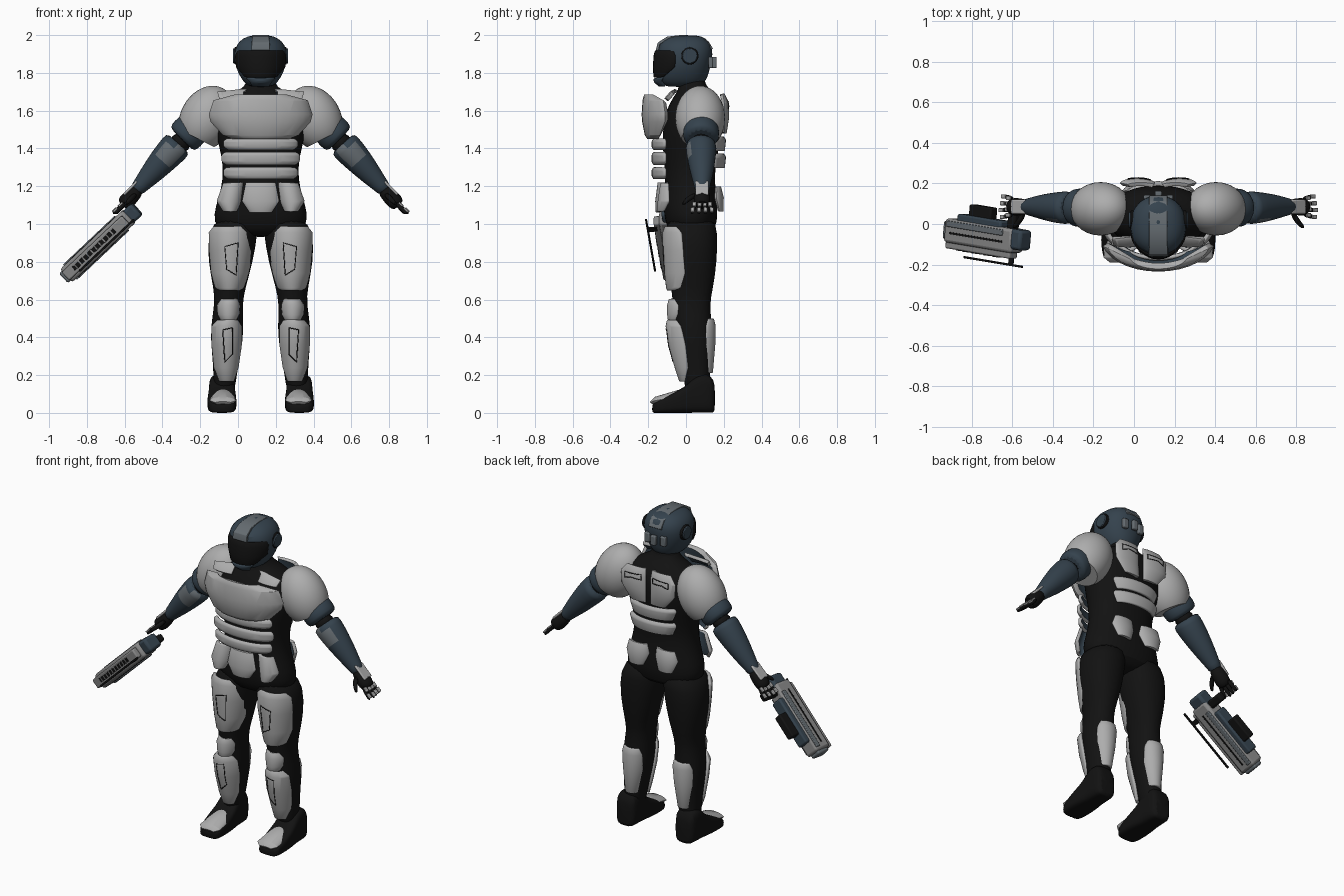
import bpy, bmesh, math
from mathutils import Vector, Matrix
from mathutils.bvhtree import BVHTree

cube = bpy.data.objects.get("Cube")
if cube:
    bpy.data.objects.remove(cube)

BODY_X = .12
FRONT, BACK, UP = Vector((0, -1, 0)), Vector((0, 1, 0)), Vector((0, 0, 1))


def material(name, r, g, b):
    m = bpy.data.materials.new(name)
    m.use_nodes = True
    m.diffuse_color = (r, g, b, 1)
    m.node_tree.nodes["Principled BSDF"].inputs["Base Color"].default_value = (r, g, b, 1)
    return m


ARMOR = material("armor grey", .42, .42, .42)
SUIT = material("suit black", .006, .006, .006)
BLUE = material("slate blue", .035, .055, .075)
STEEL = material("steel grey", .13, .15, .165)
GUN = material("weapon grey", .25, .25, .25)


def finish(name, bm, mats, offset=BODY_X):
    mesh = bpy.data.meshes.new(name)
    bm.to_mesh(mesh)
    bm.free()
    obj = bpy.data.objects.new(name, mesh)
    bpy.context.collection.objects.link(obj)
    for m in mats:
        mesh.materials.append(m)
    obj.location.x = offset
    bpy.ops.object.select_all(action='DESELECT')
    obj.select_set(True)
    bpy.context.view_layer.objects.active = obj
    bpy.ops.object.shade_smooth_by_angle(angle=math.radians(40))
    return obj


def bevel(obj, width):
    mod = obj.modifiers.new("bevel", 'BEVEL')
    mod.width, mod.segments, mod.limit_method = width, 2, 'ANGLE'


def ellipse(center, u, v, power=1, count=20):
    """Ring of points; a power below one makes it boxier."""
    pts = []
    for i in range(count):
        a = math.tau * i / count
        c, s = math.cos(a), math.sin(a)
        pts.append(Vector(center) + u * math.copysign(abs(c) ** power, c)
                   + v * math.copysign(abs(s) ** power, s))
    return pts


def loft(name, rings, mats, smooth=1):
    bm = bmesh.new()
    loops = [[bm.verts.new(p) for p in ring] for ring in rings]
    for a, b in zip(loops, loops[1:]):
        for i in range(len(a)):
            j = (i + 1) % len(a)
            bm.faces.new((a[i], a[j], b[j], b[i]))
    bm.faces.new(loops[0])
    bm.faces.new(loops[-1])
    bmesh.ops.recalc_face_normals(bm, faces=bm.faces)
    obj = finish(name, bm, mats)
    if smooth:
        obj.modifiers.new("smooth", 'SUBSURF').levels = smooth
    return obj


def column(name, rows, mat, side=1, power=.9):
    """Upright loft; rows are height, centre x, half width, front y, back y."""
    return loft(name, [ellipse((side * x, (f + b) / 2, z), Vector((w, 0, 0)),
                               Vector((0, (b - f) / 2, 0)), power)
                       for z, x, w, f, b in rows], [mat])


def limb(name, path, mat, side=1, count=16):
    """Round loft along a path; path entries are x, y, z, radius."""
    pts = [Vector((side * x, y, z)) for x, y, z, r in path]
    rings = []
    for i, p in enumerate(pts):
        along = (pts[min(i + 1, len(pts) - 1)] - pts[max(i - 1, 0)]).normalized()
        u = (BACK - along * along.y).normalized()
        rings.append(ellipse(p, u * path[i][3], along.cross(u) * path[i][3], 1, count))
    return loft(name, rings, [mat])


def plate(name, rows, out=FRONT, side=1, mats=(ARMOR, BLUE), thick=.02, grooves=()):
    """Curved armour; rows are x start, x end, y, z, depth of the wrap."""
    bm = bmesh.new()
    steps, reach = 14, math.radians(75)
    grid = []
    for x0, x1, y, z, wrap in rows:
        line = []
        for i in range(steps + 1):
            a = reach * (2 * i / steps - 1)
            t = math.sin(a) / math.sin(reach)
            depth = wrap * (1 - math.cos(a)) / (1 - math.cos(reach))
            p = Vector((side * ((x0 + x1) / 2 + t * (x1 - x0) / 2), y, z)) - out * depth
            line.append(bm.verts.new(p))
        grid.append(line)
    for a, b in zip(grid, grid[1:]):
        for i in range(steps):
            bm.faces.new((a[i], a[i + 1], b[i + 1], b[i]))
    bm.normal_update()
    if sum(f.normal.dot(out) for f in bm.faces) < 0:
        bmesh.ops.reverse_faces(bm, faces=bm.faces)
    tree = BVHTree.FromBMesh(bm)
    obj = finish(name, bm, mats)
    mod = obj.modifiers.new("shell", 'SOLIDIFY')
    mod.thickness, mod.offset, mod.material_offset = thick, -1, len(mats) - 1
    bevel(obj, .006)
    # Engraved outline laid on the surface
    for outline in grooves:
        curve = bpy.data.curves.new(name + "_groove", 'CURVE')
        curve.dimensions, curve.bevel_depth, curve.bevel_resolution = '3D', .003, 0
        line = []
        for (xa, za), (xb, zb) in zip(outline, outline[1:] + outline[:1]):
            for k in range(6):
                p = Vector((side * (xa + (xb - xa) * k / 6), 0, za + (zb - za) * k / 6))
                hit = tree.ray_cast(p + out, -out)[0]
                if hit:
                    line.append(hit)
        spline = curve.splines.new('POLY')
        spline.points.add(len(line) - 1)
        for point, co in zip(spline.points, line):
            point.co = (*co, 1)
        spline.use_cyclic_u = True
        curve.materials.append(SUIT)
        groove = bpy.data.objects.new(name + "_groove", curve)
        groove.location.x = BODY_X
        bpy.context.collection.objects.link(groove)
    return obj


def block(name, frame, center, size, mat, edge=.006, offset=0):
    bm = bmesh.new()
    bmesh.ops.create_cube(bm, size=1, matrix=frame @ Matrix.Translation(center)
                          @ Matrix.Diagonal((*size, 1)))
    bmesh.ops.recalc_face_normals(bm, faces=bm.faces)
    obj = finish(name, bm, [mat], offset)
    bevel(obj, edge)
    return obj


# Torso and neck
column("torso", [(.93, 0, .1, -.05, .1), (.97, 0, .24, -.1, .16), (1.05, 0, .255, -.12, .17),
                 (1.14, 0, .225, -.12, .165), (1.24, 0, .2, -.11, .15), (1.35, 0, .205, -.12, .165),
                 (1.47, 0, .24, -.13, .19), (1.6, 0, .26, -.11, .195), (1.67, 0, .2, -.07, .17),
                 (1.71, 0, .11, -.04, .13), (1.74, 0, .075, -.04, .1), (1.8, 0, .07, -.04, .1)], SUIT)

# Helmet
column("helmet", [(1.725, 0, .05, -.1, .05), (1.74, 0, .08, -.13, .09), (1.77, 0, .105, -.155, .115),
                  (1.83, 0, .135, -.155, .13), (1.9, 0, .143, -.155, .145), (1.95, 0, .13, -.15, .138),
                  (1.985, 0, .095, -.11, .105), (2, 0, .045, -.05, .06)], BLUE)
plate("visor", [(-.125, .125, -.164, 1.92, .1), (-.138, .138, -.172, 1.89, .115),
                (-.132, .132, -.175, 1.83, .115), (-.085, .085, -.172, 1.775, .05)], mats=(SUIT,))
plate("chin_guard", [(-.08, .08, -.172, 1.772, .05), (-.06, .06, -.17, 1.75, .04),
                     (-.045, .045, -.14, 1.725, .03)], mats=(BLUE,))
plate("crest_stripe", [(-.05, .05, -.16, 1.92, 0), (-.048, .048, -.15, 1.96, 0), (-.045, .045, -.1, 1.992, 0),
                       (-.045, .045, -.03, 2, 0), (-.045, .045, .05, 1.998, 0), (-.045, .045, .11, 1.975, 0),
                       (-.045, .045, .143, 1.93, 0)], UP, mats=(STEEL,), thick=.015)
for x in (-.055, 0, .055):
    block("helmet_rear_vent", Matrix(), (x, .15 - abs(x) * .35, 1.855), (.035, .025, .06), STEEL, offset=BODY_X)
for side in (-1, 1):
    for radius, reach, mat in ((.046, .138, SUIT), (.04, .146, BLUE)):
        bm = bmesh.new()
        bmesh.ops.create_cone(bm, cap_ends=True, segments=20, radius1=radius, radius2=radius, depth=.03,
                              matrix=Matrix.Translation((side * (reach - .015), .02, 1.89))
                              @ Matrix.Rotation(math.pi / 2, 4, 'Y'))
        bevel(finish("ear_disc", bm, [mat]), .004)

# Chest, belly and back armour
plate("chest_plate", [(-.14, .14, -.222, 1.685, .05), (-.25, .25, -.23, 1.655, .11), (-.275, .275, -.235, 1.58, .125),
                      (-.265, .265, -.232, 1.54, .12), (-.2, .2, -.218, 1.47, .08), (-.15, .15, -.205, 1.45, .06)],
      thick=.03)
for low, high, half in ((1.39, 1.455, .2), (1.31, 1.383, .21), (1.235, 1.303, .2)):
    plate("belly_band", [(-half + .02, half - .02, -.17, high, .06), (-half, half, -.182, high - .015, .07),
                         (-half, half, -.182, low + .02, .07), (-half + .025, half - .025, -.172, low, .06)])
for low, high in ((1.385, 1.465), (1.295, 1.375)):
    plate("back_band", [(-.15, .15, .2, high, .05), (-.165, .165, .212, high - .02, .06),
                        (-.14, .14, .205, low, .05)], BACK)
plate("groin_plate", [(-.08, .08, -.15, 1.22, .02), (-.1, .1, -.163, 1.12, .03), (-.06, .06, -.16, 1.06, .02)])

for side in (-1, 1):
    plate("back_plate", [(.02, .15, .205, 1.69, .01), (.015, .19, .228, 1.64, .025), (.015, .185, .228, 1.56, .025),
                         (.015, .12, .215, 1.48, .01)], BACK, side,
          grooves=[[(.04, 1.65), (.15, 1.645), (.15, 1.61), (.11, 1.625), (.04, 1.62)]])
    plate("collar_plate", [(.07, .1, -.06, 1.715, 0), (.09, .23, -.085, 1.7, .01), (.09, .22, -.115, 1.665, .01)],
          FRONT, side)
    plate("hip_plate", [(.09, .2, -.135, 1.22, .04), (.1, .235, -.15, 1.12, .06), (.125, .2, -.155, 1.065, .04)],
          FRONT, side)
    plate("rear_hip_plate", [(.03, .16, .185, 1.2, .02), (.02, .18, .2, 1.14, .04), (.05, .15, .198, 1.065, .02)],
          BACK, side)

    # Leg, boot and leg armour
    column("leg", [(1.04, .12, .1, -.1, .15), (.96, .147, .135, -.112, .17), (.8, .16, .12, -.095, .165),
                   (.66, .165, .085, -.08, .145), (.58, .17, .073, -.07, .125), (.45, .178, .09, -.06, .14),
                   (.33, .18, .08, -.04, .135), (.2, .188, .06, -.01, .125), (.1, .195, .06, -.01, .13)], SUIT, side)
    rows = [(-.18, .05, .04), (-.165, .07, .06), (-.08, .08, .1), (0, .074, .14), (.03, .07, .18),
            (.08, .07, .21), (.135, .066, .2), (.155, .05, .15)]
    loft("boot", [ellipse((side * .205, y, h / 2), Vector((w, 0, 0)), UP * h / 2, .5) for y, w, h in rows], [SUIT])
    plate("toe_plate", [(.16, .24, -.19, .06, .005), (.13, .27, -.165, .085, .02), (.135, .265, -.08, .11, .03),
                        (.145, .255, -.03, .125, .02)], UP, side)
    plate("thigh_plate", [(.07, .25, -.112, .99, .06), (.042, .277, -.125, .955, .1), (.042, .275, -.125, .86, .11),
                          (.06, .265, -.115, .74, .11), (.09, .24, -.105, .66, .08), (.11, .22, -.098, .645, .06)],
          FRONT, side, grooves=[[(.12, .9), (.19, .88), (.18, .76), (.13, .73)]])
    plate("knee_plate", [(.12, .21, -.09, .605, .03), (.108, .232, -.1, .57, .06), (.112, .228, -.1, .52, .06),
                         (.13, .21, -.095, .485, .04)], FRONT, side)
    plate("shin_plate", [(.12, .23, -.1, .495, .05), (.098, .262, -.108, .46, .08), (.098, .262, -.095, .36, .09),
                         (.115, .25, -.06, .24, .07), (.14, .22, -.035, .165, .03)],
          FRONT, side, grooves=[[(.15, .45), (.2, .44), (.19, .27), (.15, .31)]])
    plate("calf_plate", [(.12, .23, .148, .5, .03), (.105, .245, .157, .46, .05), (.11, .245, .155, .36, .06),
                         (.14, .225, .142, .21, .04)], BACK, side)

    # Shoulder shell, trimmed at the arm opening
    bm = bmesh.new()
    bmesh.ops.create_uvsphere(bm, u_segments=32, v_segments=20, radius=1,
                              matrix=Matrix.Translation((side * .285, .075, 1.56))
                              @ Matrix.Rotation(side * -.5, 4, 'Y') @ Matrix.Diagonal((.14, .132, .18, 1)))
    cut = bmesh.ops.bisect_plane(bm, geom=bm.verts[:] + bm.edges[:] + bm.faces[:], plane_co=(side * .34, 0, 1.455),
                                 plane_no=(side * .46, 0, -.89), clear_outer=True)
    bmesh.ops.edgeloop_fill(bm, edges=[e for e in cut["geom_cut"] if isinstance(e, bmesh.types.BMEdge)])
    finish("shoulder", bm, [ARMOR])

    # Arm and hand
    limb("upper_arm", [(.32, .08, 1.55, .08), (.37, .08, 1.495, .1), (.405, .08, 1.46, .096),
                       (.42, .08, 1.445, .085)], BLUE, side)
    limb("elbow", [(.4, .08, 1.46, .06), (.45, .08, 1.4, .06)], SUIT, side)
    forearm = limb("forearm", [(.432, .08, 1.43, .078), (.45, .08, 1.41, .085), (.52, .082, 1.335, .075),
                               (.59, .085, 1.255, .058), (.64, .085, 1.2, .042), (.66, .085, 1.175, .04)], BLUE, side)
    forearm.data.materials.append(STEEL)
    for face in forearm.data.polygons:
        if face.normal.y < -.6 and 1.34 < face.center.z < 1.41:
            face.material_index = 1
    limb("palm", [(.64, .085, 1.195, .035), (.68, .085, 1.15, .042), (.71, .085, 1.12, .046),
                  (.735, .085, 1.095, .035)], SUIT, side)
    slope = Matrix.Rotation(side * math.radians(45), 4, 'Y')
    block("wrist_guard", Matrix.Translation((side * .69, .085, 1.19)) @ slope, (0, 0, 0), (.1, .07, .014), ARMOR,
          offset=BODY_X)
    for k in range(4):
        y, tip = .03 + .037 * k, .785 - .008 * abs(k - 1)
        root, end = Vector((.715, .05 + .024 * k, 1.115)), Vector((tip, y, 1.05))
        limb("finger", [(*root.lerp(end, t), r) for t, r in ((0, .014), (.5, .013), (1, .009))], SUIT, side, 8)
        for t in (.3, .75):
            p = root.lerp(end, t)
            block("finger_plate", Matrix.Translation((side * (p.x + .008), p.y, p.z + .008)) @ slope, (0, 0, 0),
                  (.03, .02, .01), ARMOR, .003, BODY_X)
    limb("thumb", [(.66, .06, 1.16, .016), (.69, .005, 1.13, .015), (.72, -.02, 1.1, .01)], SUIT, side, 8)

# Rifle, laid out as along the barrel, across and up
along = Vector((-.72, .12, -.68)).normalized()
across = (BACK - along * along.y).normalized()
frame = Matrix((along, across, along.cross(across))).transposed().to_4x4()
frame.translation = (-.725, -.05, .9)
for name, center, size, mat, edge in (
        ("rifle_body", (.02, -.01, 0), (.46, .12, .095), GUN, .015),
        ("rifle_stock", (-.215, 0, 0), (.1, .1, .085), BLUE, .015),
        ("rifle_muzzle", (.255, -.01, 0), (.03, .09, .07), STEEL, .01),
        ("rifle_spine", (.03, -.08, 0), (.44, .04, .06), GUN, .008),
        ("rifle_slot", (.04, -.099, 0), (.3, .008, .026), SUIT, .001),
        ("rifle_sight", (-.03, -.135, .03), (.4, .01, .012), SUIT, .002),
        ("rifle_sight_post", (-.15, -.11, .03), (.03, .05, .01), SUIT, .002),
        ("rifle_underside", (.03, .055, 0), (.3, .05, .075), BLUE, .01),
        ("rifle_magazine", (.04, .1, 0), (.15, .07, .05), SUIT, .008),
        ("rifle_grip", (-.17, .09, 0), (.05, .12, .045), SUIT, .012)):
    block(name, frame, center, size, mat, edge)
for k in range(10):
    block("rifle_slot_tooth", frame, (-.09 + .029 * k, -.101, 0), (.008, .008, .026), GUN, .001)
for k in (-1, 1):
    block("rifle_side_seam", frame, (.03, -.02, k * .046), (.36, .01, .008), SUIT, .001)
    block("rifle_side_rail", frame, (.04, .025, k * .045), (.38, .03, .02), STEEL, .004)
